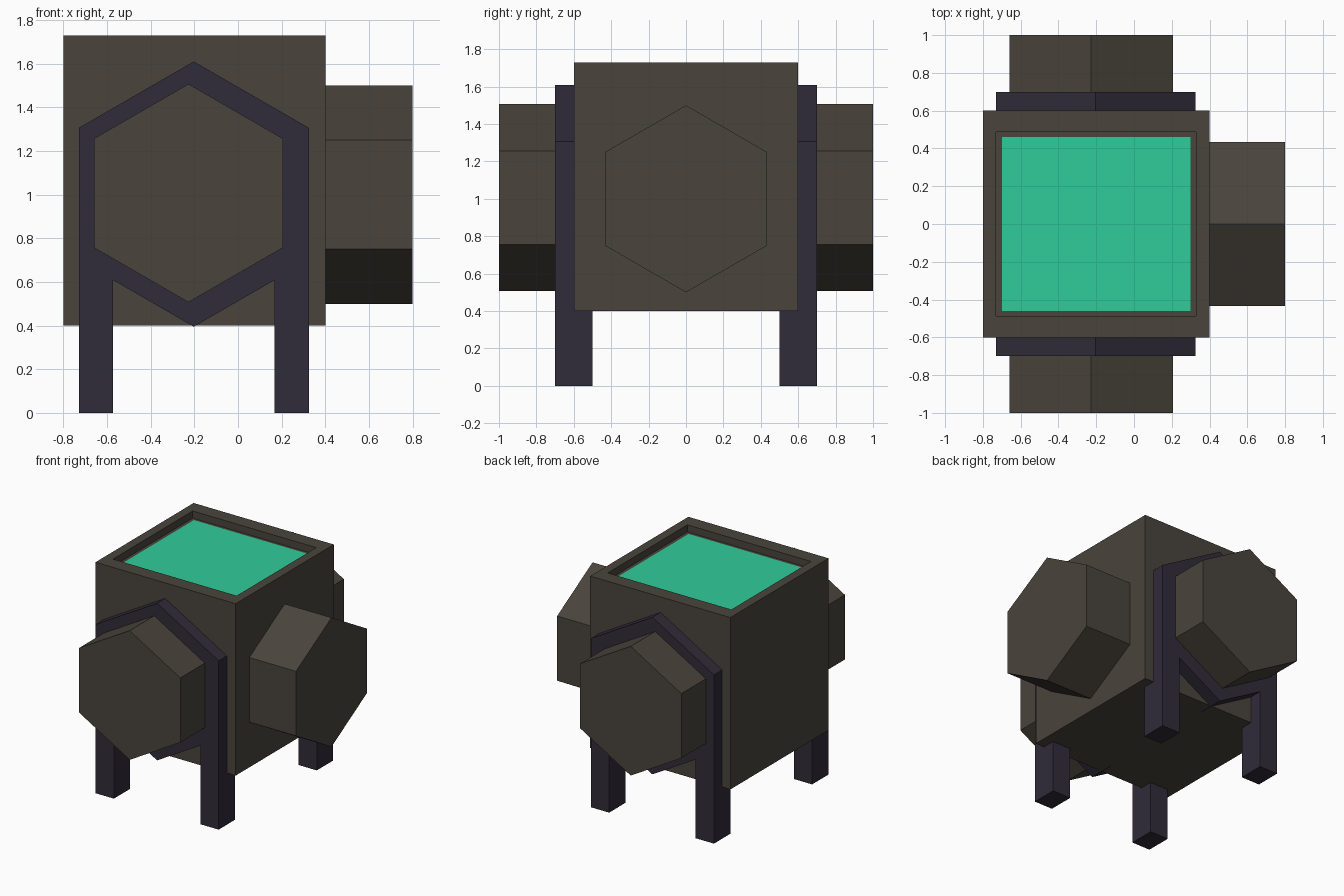
import bpy, bmesh
from math import sin, cos, pi
from mathutils import Vector

if "Cube" in bpy.data.objects:
    bpy.data.objects.remove(bpy.data.objects["Cube"])


def material(name, rgb):
    m = bpy.data.materials.new(name)
    m.diffuse_color = (*rgb, 1)
    m.use_nodes = True
    m.node_tree.nodes["Principled BSDF"].inputs["Base Color"].default_value = m.diffuse_color
    return m


CASING = material("casing", (0.067, 0.058, 0.045))
FRAME = material("frame", (0.030, 0.025, 0.041))
LIQUID = material("liquid", (0.030, 0.600, 0.320))


def finish(name, bm, mat):
    bmesh.ops.recalc_face_normals(bm, faces=bm.faces)
    mesh = bpy.data.meshes.new(name)
    bm.to_mesh(mesh)
    bm.free()
    mesh.materials.append(mat)
    obj = bpy.data.objects.new(name, mesh)
    bpy.context.collection.objects.link(obj)
    return obj


def extrude_profile(name, points, offset, mat):
    """Extrude a closed outline of 3D points along an offset."""
    bm = bmesh.new()
    face = bm.faces.new([bm.verts.new(p) for p in points])
    new = bmesh.ops.extrude_face_region(bm, geom=[face], use_keep_orig=True)["geom"]
    bmesh.ops.translate(bm, vec=offset, verts=[v for v in new if isinstance(v, bmesh.types.BMVert)])
    return finish(name, bm, mat)


def hexagon(radius):
    return [(radius * sin(i * pi / 3), radius * cos(i * pi / 3)) for i in range(6)]


# Tank body with a shallow recess in the top
bm = bmesh.new()
bmesh.ops.create_cube(bm, size=1)
for v in bm.verts:
    v.co = Vector((v.co.x * 1.2 - 0.2, v.co.y * 1.2, v.co.z * 1.33 + 1.065))
top = max(bm.faces, key=lambda f: f.calc_center_median().z)
bmesh.ops.inset_region(bm, faces=[top], thickness=0.1)
for v in top.verts:
    v.co.y *= 0.46 / 0.5
floor = bmesh.ops.extrude_discrete_faces(bm, faces=[top])["faces"][0]
rim_verts = list(floor.verts)
bmesh.ops.translate(bm, vec=(0, 0, -0.055), verts=rim_verts)
# Close the recess walls between rim and floor
bmesh.ops.bridge_loops(bm, edges=list(floor.edges) + [e for e in bm.edges if e.is_boundary and e not in floor.edges[:]])
finish("tank_body", bm, CASING)

# Liquid surface just above the recess floor
bm = bmesh.new()
bm.faces.new([bm.verts.new((-0.2 + sx * 0.5, sy * 0.46, 1.678))
              for sx, sy in ((-1, -1), (1, -1), (1, 1), (-1, 1))])
finish("liquid_surface", bm, LIQUID)

# Hexagonal ports and leg frames on front and back
cx, top_z, low_z = -0.2025, 1.61, 0.395
half, leg = 0.527, 0.157
shoulder = top_z - 0.304
notch = low_z + (half - leg) * 0.577
right_side = [(half, shoulder), (half, 0), (half - leg, 0), (half - leg, notch)]
outline = ([(0, top_z)] + right_side + [(0, low_z)]
           + [(-x, z) for x, z in reversed(right_side)])
for side, s in (("front", -1), ("back", 1)):
    extrude_profile(side + "_leg_frame", [(cx + x, s * 0.5, z) for x, z in outline],
                    (0, s * 0.2, 0), FRAME)
    extrude_profile(side + "_port", [(x - 0.227, s * 0.58, z + 1.007) for x, z in hexagon(0.5)],
                    (0, s * 0.42, 0), CASING)

# Hexagonal port on the right side
extrude_profile("right_port", [(0.38, y, z + 1.0) for y, z in hexagon(0.5)], (0.42, 0, 0), CASING)
